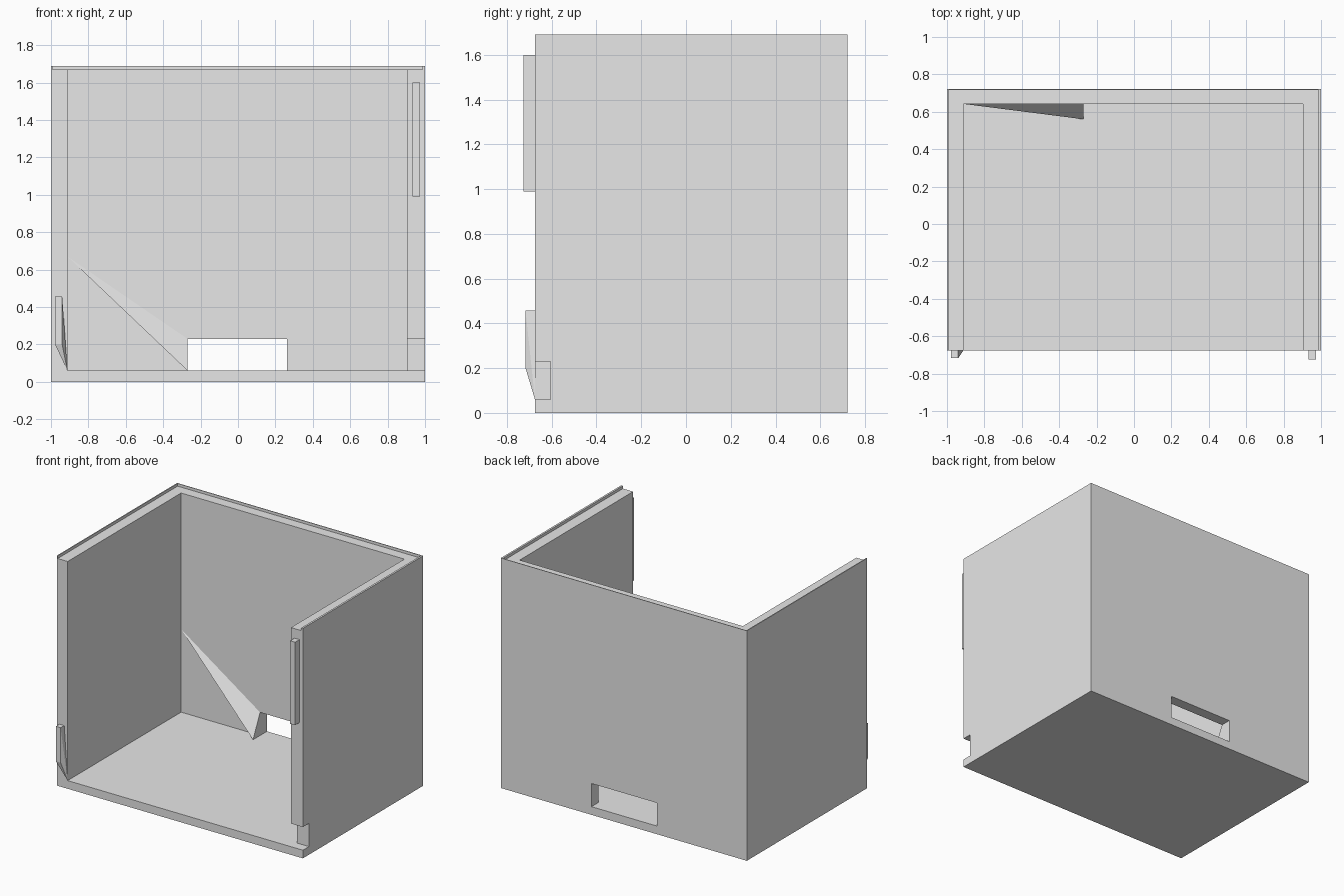
import bpy
import bmesh
from mathutils import Vector

cube = bpy.data.objects.get("Cube")
if cube:
    bpy.data.objects.remove(cube, do_unlink=True)

grey = bpy.data.materials.new("plain grey")
grey.use_nodes = True
grey.diffuse_color = (0.8, 0.8, 0.8, 1)
grey.node_tree.nodes["Principled BSDF"].inputs["Base Color"].default_value = (0.8, 0.8, 0.8, 1)


def hull(name, points):
    """Convex solid around a few points."""
    bm = bmesh.new()
    for p in points:
        bm.verts.new(p)
    bmesh.ops.convex_hull(bm, input=bm.verts)
    bmesh.ops.dissolve_limit(bm, angle_limit=0.001, verts=bm.verts, edges=bm.edges)
    bmesh.ops.recalc_face_normals(bm, faces=bm.faces)
    mesh = bpy.data.meshes.new(name)
    bm.to_mesh(mesh)
    bm.free()
    mesh.materials.append(grey)
    obj = bpy.data.objects.new(name, mesh)
    bpy.context.collection.objects.link(obj)
    return obj


def corners(xs, ys, zs):
    return [Vector((x, y, z)) for x in xs for y in ys for z in zs]


def box(name, xs, ys, zs):
    return hull(name, corners(xs, ys, zs))


def cut(target, xs, ys, zs):
    """Subtract a box from the target and discard the cutter."""
    cutter = box("cutter", xs, ys, zs)
    cutter.hide_render = True
    mod = target.modifiers.new("cut", 'BOOLEAN')
    mod.operation = 'DIFFERENCE'
    mod.solver = 'EXACT'
    mod.object = cutter
    bpy.context.view_layer.objects.active = target
    bpy.ops.object.modifier_apply(modifier=mod.name)
    bpy.data.objects.remove(cutter, do_unlink=True)


FRONT, BACK, TOP = -0.675, 0.722, 1.69
FLOOR, OPENING_TOP = 0.06, 0.23
IN_RIGHT, IN_LEFT, IN_BACK = -0.912, 0.903, 0.642

# Case open at the front and top
case = box("case", (-1, 1), (FRONT, BACK), (0, TOP))
cut(case, (IN_RIGHT, IN_LEFT), (-1, IN_BACK), (FLOOR, 2))
# Lid recess leaving a thin outer lip
cut(case, (-0.993, 0.986), (-1, BACK - 0.005), (1.67, 2))
# Cable window in the back wall
cut(case, (-0.27, 0.263), (0.5, 1), (FLOOR, OPENING_TOP))
# Notch at the foot of the left wall
cut(case, (0.8, 1.2), (-1, -0.605), (FLOOR, OPENING_TOP))

# Tabs on the front edges; the short one tapers down to the inner floor corner
box("left_tab", (0.932, 0.972), (-0.725, FRONT), (0.99, 1.6))
hull("right_tab", corners((-0.978, -0.94), (-0.717, FRONT), (0.2, 0.457))
     + [Vector((IN_RIGHT, FRONT, FLOOR))])

# Pointed fin running from the window up to the back corner
hull("corner_fin", [(IN_RIGHT, IN_BACK, 0.67), (-0.27, IN_BACK, OPENING_TOP),
                    (-0.27, IN_BACK, FLOOR), (-0.27, 0.56, FLOOR)])
